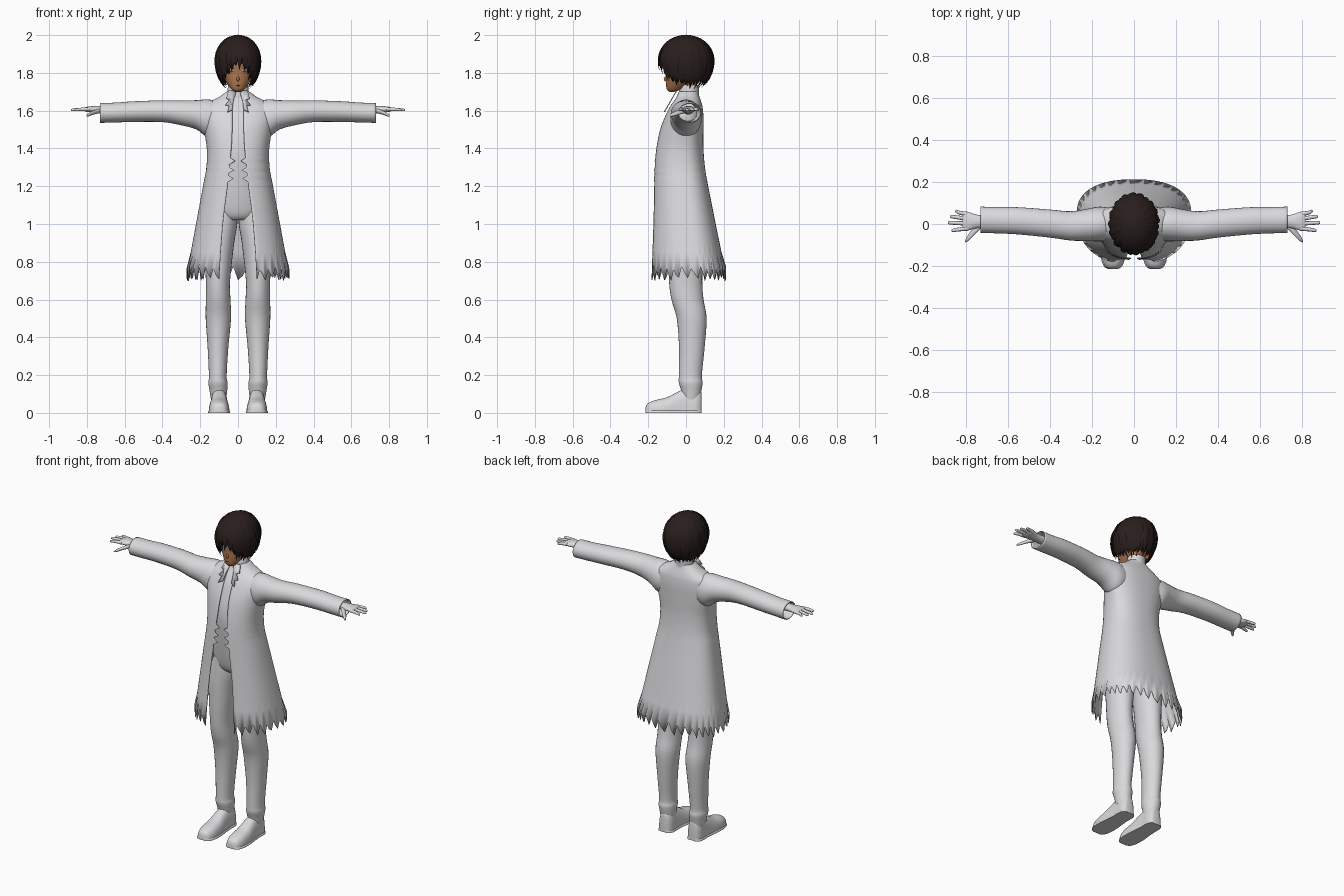
import bpy, bmesh, random
from math import sin, cos, acos, asin, pi, exp, copysign
from mathutils import Vector, Matrix

random.seed(4)
cube = bpy.data.objects.get("Cube")
if cube:
    bpy.data.objects.remove(cube, do_unlink=True)


def material(name, r, g, b):
    m = bpy.data.materials.new(name)
    m.use_nodes = True
    m.diffuse_color = (r, g, b, 1)
    bsdf = next(n for n in m.node_tree.nodes if n.type == 'BSDF_PRINCIPLED')
    bsdf.inputs["Base Color"].default_value = (r, g, b, 1)
    bsdf.inputs["Roughness"].default_value = 0.8
    return m


CLOTH = material("pale grey", 0.7, 0.7, 0.72)
HAIR = material("dark brown hair", 0.022, 0.013, 0.012)
SKIN = material("tan skin", 0.42, 0.18, 0.08)
WHITE = material("eye white", 0.7, 0.66, 0.62)
IRIS = material("dark iris", 0.03, 0.015, 0.01)
LIP = material("brown lip", 0.22, 0.07, 0.04)


def finish(name, bm, mat, mirror=False, thick=0, angle=45):
    bmesh.ops.recalc_face_normals(bm, faces=bm.faces[:])
    me = bpy.data.meshes.new(name)
    bm.to_mesh(me)
    bm.free()
    me.materials.append(mat)
    ob = bpy.data.objects.new(name, me)
    bpy.context.collection.objects.link(ob)
    bpy.ops.object.select_all(action='DESELECT')
    ob.select_set(True)
    bpy.context.view_layer.objects.active = ob
    bpy.ops.object.shade_smooth_by_angle(angle=angle * pi / 180)
    if thick:
        mod = ob.modifiers.new("thickness", 'SOLIDIFY')
        mod.thickness, mod.offset = thick, 0
    if mirror:
        ob.modifiers.new("mirror", 'MIRROR').use_mirror_merge = False
    return ob


def skin_rows(bm, rows, closed=True, caps=True):
    """Bridge rows of points with quads."""
    vs = [[bm.verts.new(p) for p in row] for row in rows]
    n = len(rows[0])
    for a, b in zip(vs, vs[1:]):
        for j in range(n if closed else n - 1):
            k = (j + 1) % n
            bm.faces.new((a[j], a[k], b[k], b[j]))
    if caps:
        bm.faces.new(vs[0])
        bm.faces.new(vs[-1])


def spline(keys, steps):
    """Smooth interpolation through key tuples."""
    out = []
    last = len(keys) - 1
    for i in range(last):
        q = [keys[max(0, min(last, i + d))] for d in (-1, 0, 1, 2)]
        for s in range(steps):
            u = s / steps
            out.append([b + 0.5 * u * (c - a + u * (2*a - 5*b + 4*c - d + u * (3*(b - c) + d - a)))
                        for a, b, c, d in zip(*q)])
    return out + [list(keys[-1])]


def ring(axis, c, r1, r2, n):
    pts = []
    for j in range(n):
        a, b = r1 * cos(2 * pi * j / n), r2 * sin(2 * pi * j / n)
        pts.append(Vector(c) + Vector((0, a, b) if axis == 'x' else (a, b, 0)))
    return pts


def loft(name, axis, keys, mat, n=28, steps=4, **kw):
    """Keys hold centre x, y, z and two radii."""
    caps = kw.pop("caps", True)
    bm = bmesh.new()
    skin_rows(bm, [ring(axis, k[:3], k[3], k[4], n) for k in spline(keys, steps)], caps=caps)
    return finish(name, bm, mat, **kw)


def blob(name, loc, size, mat, turn=0, mirror=False):
    bm = bmesh.new()
    mx = Matrix.Translation(loc) @ Matrix.Rotation(turn, 4, 'Z') @ Matrix.Diagonal((*size, 1))
    bmesh.ops.create_uvsphere(bm, u_segments=20, v_segments=12, radius=1, matrix=mx)
    return finish(name, bm, mat, mirror)


def power(v):
    return copysign(abs(v) ** 0.85, v)


# Long open coat: z, half width, front y, back y, side y, half gap
coat = spline([(.73, .27, -.19, .21, .05, .10), (1.0, .22, -.178, .155, .02, .08),
               (1.2, .183, -.17, .115, 0, .055), (1.3, .165, -.166, .098, -.01, .045),
               (1.4, .163, -.156, .09, -.01, .035), (1.5, .178, -.135, .09, 0, .03),
               (1.57, .19, -.108, .09, 0, .03), (1.62, .178, -.083, .085, .01, .03),
               (1.65, .14, -.062, .077, .01, .03), (1.67, .10, -.05, .07, .015, .03),
               (1.70, .058, -.04, .06, .015, .03)], 6)
del coat[1:3]
rows, cols = [], 90
for i, (z, w, f, b, c, g) in enumerate(coat):
    if 1.2 < z < 1.36 and i % 3 == 0:
        g -= .027
    start = asin((g / w) ** (1 / .85))
    row = []
    for j in range(cols + 1):
        t = start + (2 * pi - 2 * start) * j / cols
        d = c - f if cos(t) > 0 else b - c
        dz = (-.02, .04, .005)[j % 3] + random.uniform(-.012, .008) if i == 0 else 0
        row.append((w * power(sin(t)), c - d * power(cos(t)), z + dz))
    rows.append(row)
bm = bmesh.new()
skin_rows(bm, rows, closed=False, caps=False)
finish("coat", bm, CLOTH, thick=.005)

# Shirt and hips under the coat
loft("shirt", 'z', [(0, 0, 1.02, .10, .07), (0, -.005, 1.06, .145, .095), (0, -.015, 1.2, .148, .11),
                    (0, -.032, 1.4, .15, .11), (0, -.014, 1.55, .16, .092), (0, 0, 1.62, .15, .074),
                    (0, .008, 1.66, .09, .053), (0, .012, 1.69, .05, .043)], CLOTH)

# Stand collar with jagged lapels
loft("collar", 'z', [(0, .015, 1.65, .06, .055), (0, .015, 1.69, .054, .05), (0, .022, 1.735, .05, .046)],
     CLOTH, caps=False, thick=.006)
bm = bmesh.new()
flap = [(.008, 1.705), (.052, 1.705), (.062, 1.665), (.045, 1.657), (.066, 1.63), (.046, 1.625),
        (.056, 1.592), (.03, 1.605), (.024, 1.65)]
bm.faces.new([bm.verts.new((x, -.05 - (1.705 - z) * .58, z)) for x, z in flap])
finish("lapel", bm, CLOTH, mirror=True, thick=.005)

# Sleeves, hands and fingers
loft("sleeve", 'x', [(.10, 0, 1.56, .07, .085), (.16, 0, 1.56, .08, .097), (.22, -.004, 1.578, .074, .075),
                     (.30, -.009, 1.588, .067, .063), (.40, .002, 1.597, .064, .055),
                     (.55, .015, 1.595, .062, .052), (.65, .018, 1.59, .06, .05),
                     (.73, .02, 1.588, .06, .05)], CLOTH, caps=False, mirror=True, thick=.005)
loft("palm", 'x', [(.66, .012, 1.603, .03, .023), (.74, .012, 1.605, .031, .02), (.78, .013, 1.607, .042, .016),
                   (.805, .013, 1.607, .045, .012), (.815, .013, 1.607, .036, .007)],
     CLOTH, n=20, mirror=True)
for name, y0, x1, y1 in (("little_finger", .047, .85, .06), ("ring_finger", .025, .874, .035),
                         ("middle_finger", .002, .885, .006), ("index_finger", -.021, .868, -.03)):
    loft(name, 'x', [(.79, y0, 1.607, .011, .01), (.83, (y0 + y1) / 2, 1.607, .0095, .009),
                     (x1 - .008, y1, 1.604, .008, .007), (x1, y1, 1.603, .003, .003)],
         CLOTH, n=10, steps=3, mirror=True)
loft("thumb", 'x', [(.73, -.005, 1.6, .018, .013), (.765, -.04, 1.59, .019, .011),
                    (.79, -.068, 1.579, .014, .009), (.803, -.082, 1.573, .005, .004)],
     CLOTH, n=12, mirror=True)

# Trouser legs
loft("trouser_leg", 'z', [(.075, 0, 1.10, .07, .09), (.088, 0, 1.0, .084, .094), (.1, -.002, .9, .08, .094),
                          (.106, -.002, .7, .064, .088), (.105, .008, .6, .065, .085),
                          (.104, .03, .5, .067, .079), (.106, .031, .35, .055, .068),
                          (.107, .023, .2, .047, .061), (.106, .025, .16, .051, .063),
                          (.104, .028, .12, .047, .054), (.103, .028, .07, .04, .045)], CLOTH, mirror=True)


# Shoes: y, half width, height
def shoe(name, keys, grow, limit):
    bm = bmesh.new()
    rows = []
    for y, w, h in spline(keys, 4):
        h = min(h, limit)
        rows.append([(.1 + (w + grow) * power(cos(a)), y, h * abs(sin(a)) ** .7)
                     for a in [pi * j / 16 for j in range(17)]])
    skin_rows(bm, rows)
    finish(name, bm, CLOTH, mirror=True)


last = [(-.214, .02, .03), (-.2, .04, .052), (-.16, .053, .068), (-.1, .054, .083), (-.05, .049, .108),
        (0, .045, .13), (.05, .045, .132), (.075, .034, .122), (.082, .022, .1)]
shoe("shoe", last, 0, 1)
shoe("shoe_sole", last, .004, .022)

# Head, neck and facial features
loft("head", 'z', [(0, -.075, 1.70, .018, .013), (0, -.06, 1.716, .038, .043), (0, -.032, 1.76, .067, .074),
                   (0, -.01, 1.80, .083, .096), (0, 0, 1.87, .09, .108), (0, .005, 1.93, .075, .088),
                   (0, .005, 1.965, .03, .03)], SKIN, n=36)
loft("neck", 'z', [(0, .015, 1.66, .04, .038), (0, .015, 1.72, .04, .04), (0, .01, 1.79, .045, .05)], SKIN)
blob("nose", (0, -.104, 1.768), (.008, .014, .013), SKIN)
blob("mouth", (0, -.103, 1.733), (.014, .004, .002), LIP)
blob("ear", (.087, .01, 1.80), (.012, .02, .03), SKIN, mirror=True)
blob("eye", (.035, -.099, 1.815), (.016, .004, .010), WHITE, turn=.46, mirror=True)
blob("iris", (.034, -.101, 1.815), (.008, .004, .009), IRIS, turn=.46, mirror=True)


# Hair cap with strand ridges and a ragged rim
def scalp(t, phi, lift=0):
    rz = .14 if cos(phi) > 0 else .17
    r = sin(phi)
    return Vector(((.113 + lift) * r * sin(t), -(.14 + lift) * r * cos(t), 1.86 + rz * cos(phi)))


def rim(t, extra=0):
    t = (t + pi) % (2 * pi) - pi
    z = 1.735 + .028 * max(0, cos(t)) + .078 * exp(-(t / .58) ** 2) + extra
    d = z - 1.86
    return acos(d / (.14 if d > 0 else .17))


bm = bmesh.new()
count, rows = 120, []
for i in range(17):
    s = .02 + .98 * i / 16
    row = []
    for j in range(count):
        t = 2 * pi * j / count
        ridge = abs(j % 4 - 2) / 2
        row.append(scalp(t, s * rim(t, .025 * ridge), -.006 * ridge * s))
    rows.append(row)
skin_rows(bm, rows, caps=False)
bm.faces.new([v for v in bm.verts][:count])
finish("hair_cap", bm, HAIR, thick=.004)

# Overlapping pointed locks, denser over the fringe
bm = bmesh.new()
angles = [2 * pi * k / 34 for k in range(34)] + [-.75, -.5, -.22, .1, .4, .7]
for k, t in enumerate(angles):
    t += random.uniform(-.06, .06)
    end = rim(t, random.uniform(-.02, .015))
    bend = random.uniform(-.12, .12)
    rows = []
    for i in range(11):
        u = i / 10
        a = t + bend * u * u
        p = scalp(a, .3 + (end - .3) * u, .003 + .004 * (k % 2))
        side = Vector((cos(a), sin(a), 0)) * (.016 * min(1, .35 + 2 * u) * (1 - u ** 3) + .0008)
        out = Vector((sin(a), -cos(a), 0)) * (.006 * (1 - u ** 2) + .0008)
        rows.append([p + side, p + out, p - side, p - out])
    skin_rows(bm, rows)
finish("hair_locks", bm, HAIR, angle=70)
